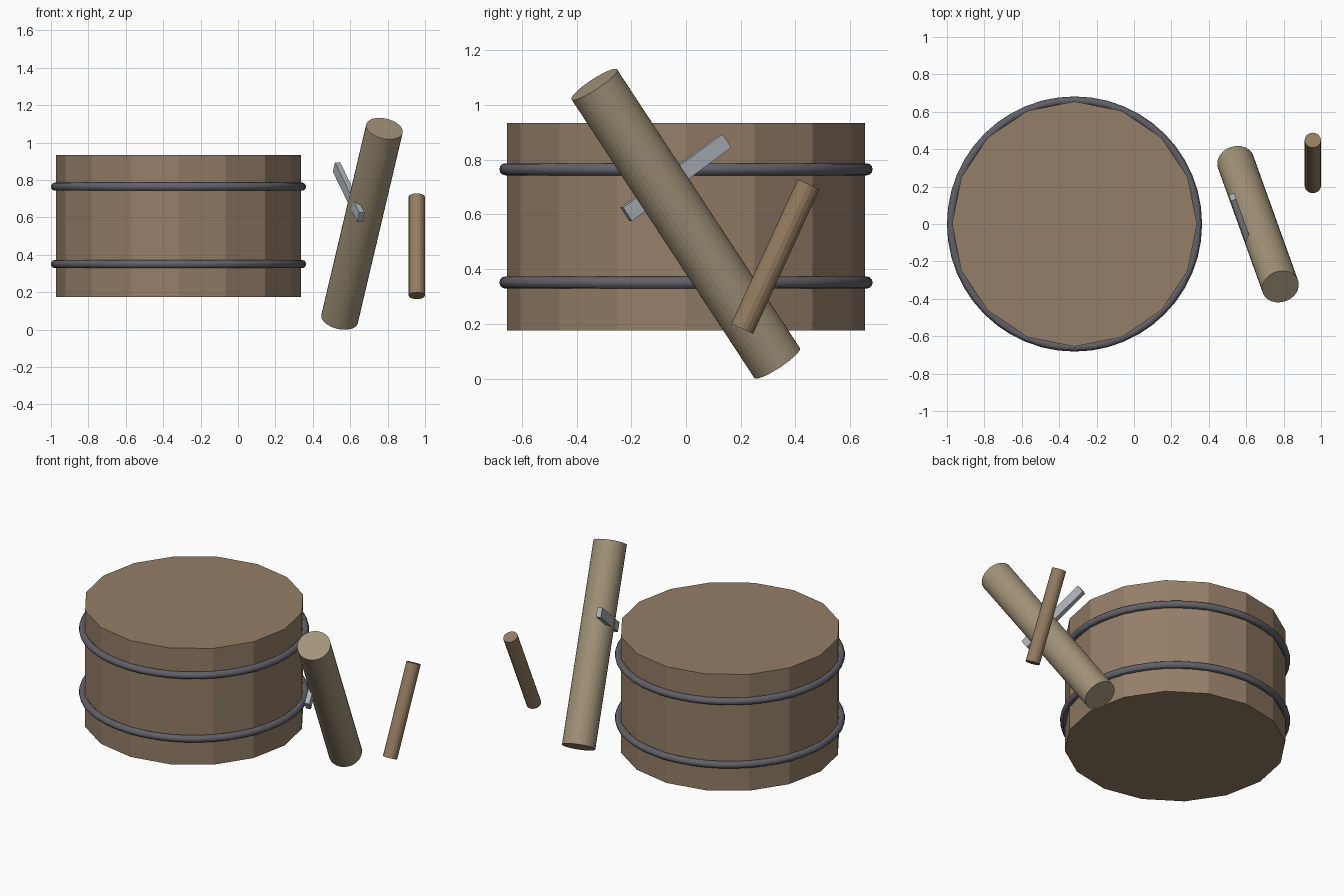
import bpy
from mathutils import Vector, Matrix

if "Cube" in bpy.data.objects:
    bpy.data.objects.remove(bpy.data.objects["Cube"])


def material(name, rgb):
    m = bpy.data.materials.new(name)
    m.diffuse_color = (*rgb, 1)
    m.use_nodes = True
    m.node_tree.nodes["Principled BSDF"].inputs["Base Color"].default_value = m.diffuse_color
    return m


BARREL = material("barrel_wood", (0.30, 0.21, 0.14))
LOG = material("pale_wood", (0.36, 0.29, 0.19))
STICK = material("stick_wood", (0.30, 0.20, 0.12))
IRON = material("dark_iron", (0.12, 0.12, 0.14))
STEEL = material("steel", (0.42, 0.45, 0.48))


def finish(name, mat):
    ob = bpy.context.object
    ob.name = name
    ob.data.materials.append(mat)
    return ob


def rod(name, a, b, radius, sides, mat):
    a, b = Vector(a), Vector(b)
    axis = b - a
    bpy.ops.mesh.primitive_cylinder_add(vertices=sides, radius=radius, depth=axis.length)
    ob = finish(name, mat)
    ob.matrix_world = Matrix.Translation((a + b) / 2) @ axis.to_track_quat('Z', 'Y').to_matrix().to_4x4()
    return ob


# sixteen-sided tub
CX = -0.318
rod("barrel_body", (CX, 0, 0.175), (CX, 0, 0.935), 0.655, 16, BARREL)

# two iron hoops
for name, z in (("lower_hoop", 0.351), ("upper_hoop", 0.765)):
    bpy.ops.mesh.primitive_torus_add(location=(CX, 0, z), major_radius=0.66, minor_radius=0.022,
                                     major_segments=48, minor_segments=12)
    finish(name, IRON)
    bpy.ops.object.shade_smooth_by_angle()

# leaning thick handle and thin stick
foot, tip = Vector((0.543, 0.333, 0.057)), Vector((0.783, -0.335, 1.075))
rod("thick_handle", foot, tip, 0.1, 32, LOG)
rod("thin_stick", (0.956, 0.205, 0.182), (0.956, 0.448, 0.71), 0.044, 16, STICK)

# flat blade set square across the handle
up = (tip - foot).normalized()
side = up.cross(Vector((0, 0, -1))).normalized()
along = up.cross(side)
bpy.ops.mesh.primitive_cube_add(size=1)
blade = finish("cross_blade", STEEL)
rot = Matrix((side, along, up)).transposed()
blade.matrix_world = (Matrix.Translation((0.592, -0.037, 0.735)) @ rot.to_4x4()
                      @ Matrix.Diagonal((0.03, 0.47, 0.06, 1)))
